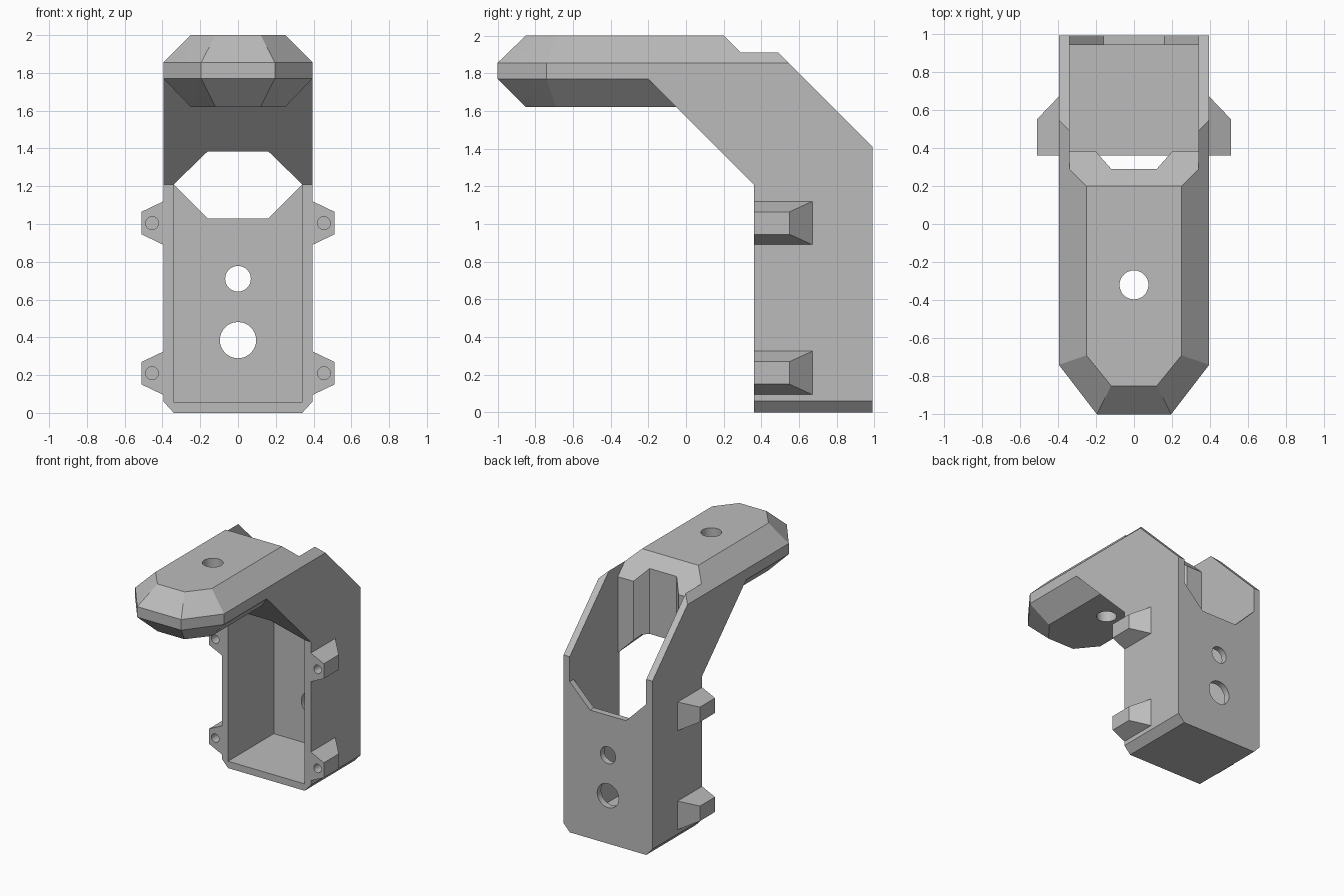
import bpy, bmesh, math
from mathutils import Matrix

old = bpy.data.objects.get("Cube")
if old:
    bpy.data.objects.remove(old, do_unlink=True)

grey = bpy.data.materials.new("plain grey")
grey.use_nodes = True
COLOR = (0.5, 0.5, 0.5, 1)
grey.diffuse_color = COLOR
grey.node_tree.nodes["Principled BSDF"].inputs["Base Color"].default_value = COLOR

W, INNER = 0.395, 0.34      # outer and inner half widths
FRONT, BACK = 0.36, 0.99    # depth range of the upright body


def make(name, bm):
    bmesh.ops.recalc_face_normals(bm, faces=bm.faces)
    mesh = bpy.data.meshes.new(name)
    bm.to_mesh(mesh)
    bm.free()
    mesh.materials.append(grey)
    obj = bpy.data.objects.new(name, mesh)
    bpy.context.scene.collection.objects.link(obj)
    return obj


def hull(name, points):
    bm = bmesh.new()
    for p in points:
        bm.verts.new(p)
    bmesh.ops.convex_hull(bm, input=bm.verts)
    bmesh.ops.dissolve_limit(bm, angle_limit=0.01, verts=bm.verts, edges=bm.edges)
    return make(name, bm)


def prism(name, profile, place, lo, hi):
    """Extrude a closed 2D profile from lo to hi; place maps (a, b, depth) to xyz."""
    bm = bmesh.new()
    a = [bm.verts.new(place(u, v, lo)) for u, v in profile]
    b = [bm.verts.new(place(u, v, hi)) for u, v in profile]
    bm.faces.new(a)
    bm.faces.new(b)
    for i in range(len(a)):
        j = (i + 1) % len(a)
        bm.faces.new((a[i], a[j], b[j], b[i]))
    return make(name, bm)


def along_x(u, v, d):
    return (d, u, v)


def along_y(u, v, d):
    return (u, d, v)


def along_z(u, v, d):
    return (u, v, d)


def rod(name, a, b, radius, place, lo, hi):
    n = 32
    ring = [(a + radius * math.cos(math.tau * i / n), b + radius * math.sin(math.tau * i / n))
            for i in range(n)]
    return prism(name, ring, place, lo, hi)


def combine(target, tool, operation):
    mod = target.modifiers.new(operation.title(), 'BOOLEAN')
    mod.operation, mod.solver, mod.object = operation, 'EXACT', tool
    bpy.context.view_layer.objects.active = target
    bpy.ops.object.modifier_apply(modifier=mod.name)
    bpy.data.objects.remove(tool, do_unlink=True)


def mirrored(half):
    return half + [(-x, y) for x, y in reversed(half)]


# Upright body with its bent neck
housing = prism("bracket_housing",
                [(FRONT, 0), (BACK, 0), (BACK, 1.41), (0.545, 1.855), (-0.285, 1.855),
                 (FRONT, 1.21)][:4] + [(-0.2, 1.855), (-0.2, 1.77), (FRONT, 1.21)],
                along_x, -W, W)

# Faceted head, running back over the body
wide = mirrored([(0.195, -1), (W, -0.74), (W, 0.9)])
small = mirrored([(0.12, -0.85), (0.25, -0.69), (0.25, 0.9)])
head = hull("head", [(x, y, z) for ring, levels in ((wide, (1.77, 1.855)), (small, (1.62, 2)))
                     for z in levels for x, y in ring])
combine(housing, head, 'UNION')

# Four side lugs
for side in (-1, 1):
    for z in (1.005, 0.21):
        points = [(side * x, y, z + s * h)
                  for x, depth, h in ((0.37, 0.67, 0.115), (W, 0.67, 0.115), (0.51, 0.55, 0.06))
                  for y in (FRONT, depth) for s in (-1, 1)]
        combine(housing, hull("side_lug", points), 'UNION')

# Sloped rear of the head and chamfered bottom edges
cutters = [prism("rear_slope", [(0.3, 2.1), (1.2, 1.2), (1.2, 2.1)], along_x, -1, 1)]
for s in (-1, 1):
    cutters.append(prism("bottom_chamfer", [(s * 0.34, 0), (s * 0.45, 0.12), (s * 0.45, -0.1),
                                            (s * 0.34, -0.1)], along_y, 0, 1.2))

# Open inside, shaft, and hexagonal passage from back to front
cutters += [
    prism("cavity", [(0.3, 0.055), (0.94, 0.055), (0.94, 1.3), (0.38, 1.3), (0.38, 1.21),
                     (0.3, 1.21)], along_x, -INNER, INNER),
    prism("roof_opening", [(0.05, 2.15), (0.38, 1.82), (0.38, 1.21), (1.2, 1.21), (1.2, 2.15)],
          along_x, -INNER, INNER),
    prism("shaft", mirrored([(0.12, 0.29), (0.2, 0.38), (0.2, 0.6)]), along_z, 1.25, 2.1),
    prism("passage", mirrored([(0.16, 1.03), (INNER, 1.21), (0.16, 1.385)]), along_y, 0, 1.2),
]

# Round holes in the head, rear wall and lugs
cutters += [
    rod("head_hole", 0, -0.32, 0.076, along_z, 1.4, 2.2),
    rod("upper_rear_hole", 0, 0.71, 0.068, along_y, 0.8, 1.2),
    rod("lower_rear_hole", 0, 0.385, 0.096, along_y, 0.8, 1.2),
]
cutters += [rod("screw_hole", s * 0.455, z, 0.034, along_y, 0.2, 0.52)
            for s in (-1, 1) for z in (1.005, 0.21)]
for cutter in cutters:
    combine(housing, cutter, 'DIFFERENCE')

# Crisp facets, smooth hole walls
bpy.ops.object.select_all(action='DESELECT')
housing.select_set(True)
bpy.context.view_layer.objects.active = housing
bpy.ops.object.shade_smooth_by_angle(angle=math.radians(20))
